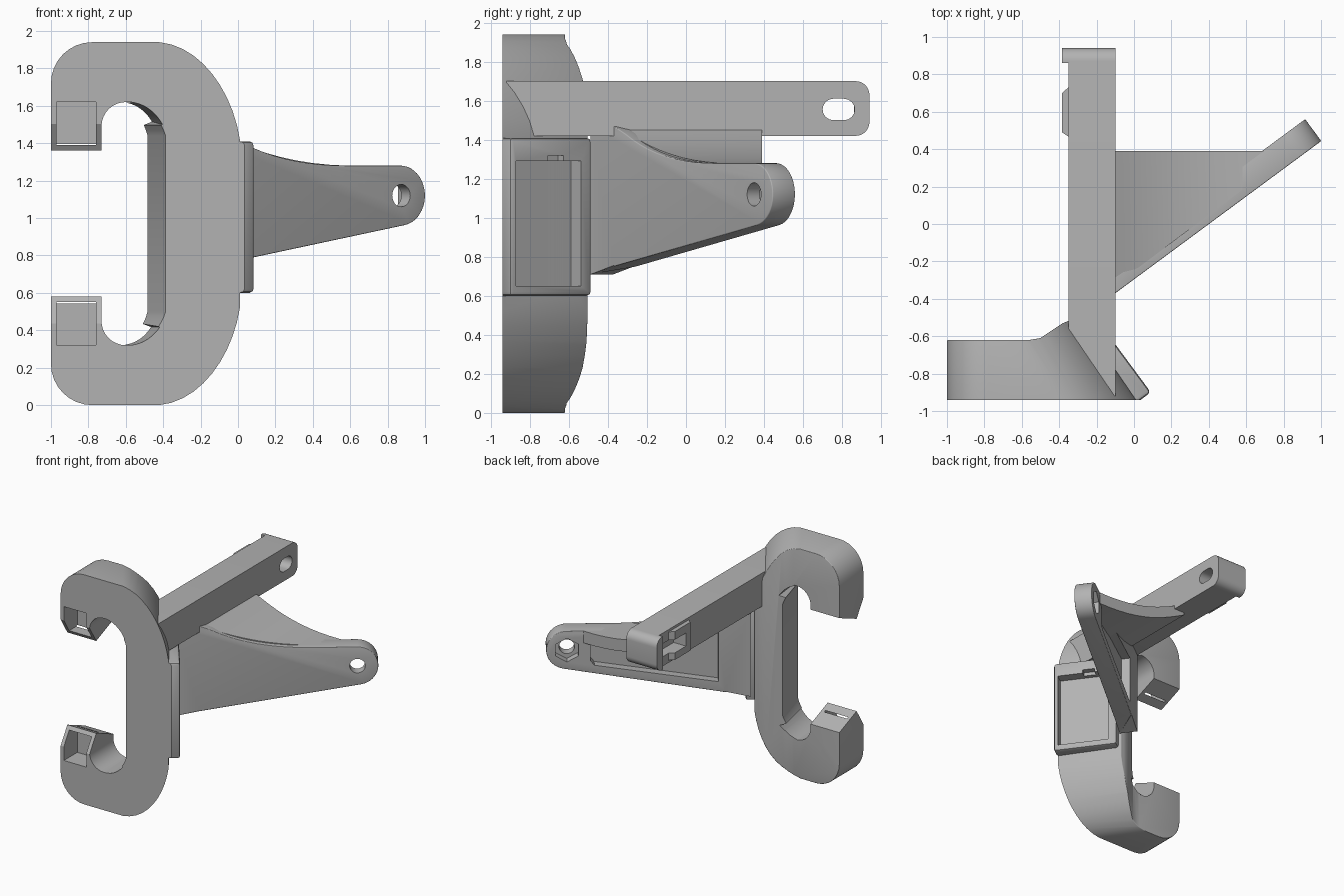
import bpy, bmesh, math
from mathutils import Vector

if "Cube" in bpy.data.objects:
    bpy.data.objects.remove(bpy.data.objects["Cube"])

grey = bpy.data.materials.new("plain_grey")
grey.use_nodes = True
grey.diffuse_color = (0.45, 0.45, 0.45, 1)
grey.node_tree.nodes["Principled BSDF"].inputs["Base Color"].default_value = grey.diffuse_color

MID = 0.97                                   # height of the clamp's mirror plane
U, N = Vector((0.804, 0.594, 0)), Vector((0.594, -0.804, 0))   # bracket axes
START = Vector((-0.1, -0.37, 0))


def loft(name, ring_a, ring_b):
    """Solid between two matching closed rings of 3D points."""
    bm = bmesh.new()
    a = [bm.verts.new(p) for p in ring_a]
    b = [bm.verts.new(p) for p in ring_b]
    bm.faces.new(a)
    bm.faces.new(b)
    for i in range(len(a)):
        j = (i + 1) % len(a)
        bm.faces.new((a[i], a[j], b[j], b[i]))
    bmesh.ops.recalc_face_normals(bm, faces=bm.faces)
    mesh = bpy.data.meshes.new(name)
    bm.to_mesh(mesh)
    bm.free()
    mesh.materials.append(grey)
    obj = bpy.data.objects.new(name, mesh)
    bpy.context.collection.objects.link(obj)
    return obj


def prism(name, pts, place, lo, hi):
    return loft(name, [place(p, q, lo) for p, q in pts], [place(p, q, hi) for p, q in pts])


def along_x(p, q, d): return (d, p, q)
def along_y(p, q, d): return (p, d, q)
def along_z(p, q, d): return (p, q, d)
def on_bracket(p, q, d): return START + U * p + N * d + Vector((0, 0, q))


def arc(cx, cy, r, a0, a1, n=8):
    return [(cx + r * math.cos(math.radians(a0 + (a1 - a0) * i / n)),
             cy + r * math.sin(math.radians(a0 + (a1 - a0) * i / n))) for i in range(n + 1)]


def bezier(p0, p1, p2, p3, n=10):
    out = []
    for i in range(n + 1):
        t = i / n
        w = ((1 - t) ** 3, 3 * t * (1 - t) ** 2, 3 * t * t * (1 - t), t ** 3)
        out.append(tuple(sum(k * p[c] for k, p in zip(w, (p0, p1, p2, p3))) for c in (0, 1)))
    return out


def rect(a, b, c, d):
    return [(a, c), (b, c), (b, d), (a, d)]


def mirrored(half):
    return half + [(p, 2 * MID - q) for p, q in reversed(half)]


def apply(obj, mod):
    bpy.context.view_layer.objects.active = obj
    bpy.ops.object.modifier_apply(modifier=mod.name)


def boolean(obj, tool, mode="DIFFERENCE"):
    mod = obj.modifiers.new("cut", "BOOLEAN")
    mod.operation, mod.object, mod.solver = mode, tool, "EXACT"
    apply(obj, mod)
    bpy.data.objects.remove(tool)


def soften(obj, width, test=lambda e: True, segments=3):
    """Round the sharp edges that pass the test."""
    bm = bmesh.new()
    bm.from_mesh(obj.data)
    bmesh.ops.remove_doubles(bm, verts=bm.verts, dist=0.0005)
    sharp = [e for e in bm.edges if len(e.link_faces) == 2
             and e.calc_face_angle(0) > math.radians(42) and test(e)]
    bmesh.ops.bevel(bm, geom=sharp, offset=width, segments=segments, profile=0.5,
                    affect="EDGES", clamp_overlap=True)
    bm.to_mesh(obj.data)
    bm.free()


# C-shaped clamp body, its outer right wall leaning inwards towards the back
half = arc(-0.78, 1.72, 0.22, 180, 90) + bezier((-0.42, 1.94), (-0.2, 1.92), (-0.03, 1.68), (0.01, 1.42))
outline = mirrored(half)
back = [(p - 0.3 if p > -0.5 else p, q) for p, q in outline]
body = loft("clamp_body", [along_y(p, q, -0.94) for p, q in outline],
            [along_y(p, q, -0.5) for p, q in back])
plan = [(-1.1, -1), (-1.1, -0.62), (-0.56, -0.62), (-0.5, -0.61), (-0.38, -0.53), (-0.33, -0.51),
        (-0.2, -0.49), (0.3, -0.49), (0.3, -1)]
boolean(body, prism("plan_tool", plan, along_z, -0.2, 2.2), "INTERSECT")
soften(body, 0.025, lambda e: all(v.co.y > -0.9 for v in e.verts))

# Throat opening with a tapering inner wall
half = [(-1.2, 1.36), (-0.73, 1.36)] + arc(-0.6, 1.49, 0.13, 180, 90) + \
    bezier((-0.58, 1.62), (-0.48, 1.62), (-0.4, 1.54), (-0.37, 1.44))
throat = mirrored(half)
inner = [(p - 0.17 if p > -0.4 else p - 0.08 if p > -0.56 else p, q) for p, q in throat]
boolean(body, loft("throat_tool", [along_y(p, q, -1) for p, q in throat],
                   [along_y(p, q, -0.4) for p, q in inner]))

# Wedge tips and square pockets of the two jaws
for flip in (False, True):
    z = (lambda q: 2 * MID - q) if flip else (lambda q: q)
    wedge = [(-0.96, 1.535), (-0.85, 1.36), (-0.58, 1.47), (-0.58, 1.1), (-0.96, 1.1)]
    boolean(body, prism("wedge_tool", [(p, z(q)) for p, q in wedge], along_x, -1.1, -0.725))
    pocket = [(p, z(q)) for p, q in rect(-0.97, -0.76, 1.39, 1.62)]
    boolean(body, prism("pocket_tool", pocket, along_y, -1.1, -0.76))

# Slanted socket frame on the right wall, with a shallow window
corner, run, inward = Vector((0.09, -0.9, 0)), Vector((-0.594, 0.804, 0)), Vector((-0.804, -0.594, 0))


def on_frame(p, q, d): return corner + run * p + inward * d + Vector((0, 0, q))


frame = prism("socket_frame", rect(0, 0.52, 0.6, 1.41), on_frame, 0, 0.17)
soften(frame, 0.02, lambda e: True, 2)
boolean(frame, prism("front_tool", rect(-1, 1, -0.94, 0.5), along_z, 0, 2), "INTERSECT")
for area, depth in ((rect(0.035, 0.45, 0.65, 1.29), 0.085), (rect(0.24, 0.34, 1.2, 1.32), 0.05)):
    for part in (frame, body):
        boolean(part, prism("window_tool", area, on_frame, -0.1, depth))

# Long arm with rounded end and a slot
profile = [(-0.92, 1.42)] + arc(0.87, 1.49, 0.07, -90, 0) + arc(0.87, 1.63, 0.07, 0, 90) + [(-0.92, 1.7)]
arm = prism("long_arm", profile, along_x, -0.35, -0.1)
soften(arm, 0.015, lambda e: False)
slot = arc(0.755, 1.555, 0.055, 90, 270) + arc(0.81, 1.555, 0.055, -90, 90)

# Raised pads on the arm's left side around the slot
end_pad = prism("end_pad", [(0.86, 1.42)] + arc(0.87, 1.49, 0.07, -90, 0)
                + arc(0.87, 1.63, 0.07, 0, 90) + [(0.86, 1.7)], along_x, -0.385, -0.34)
tapered_pad = prism("tapered_pad", [(-0.34, 0.46), (-0.385, 0.49), (-0.385, 0.7), (-0.34, 0.74)],
                    along_z, 1.44, 1.68)
boolean(tapered_pad, prism("groove_tool", rect(0.55, 0.9, 1.5, 1.61), along_x, -0.5, -0.2))
boolean(arm, prism("slot_tool", slot, along_x, -0.6, 0.1))
boolean(arm, prism("groove_tool", rect(0.55, 0.81, 1.5, 1.61), along_x, -0.5, -0.27))

# Slanted bracket plate with round tip, bolt hole, nut pocket and hollow back
top_edge = bezier((0.85, 1.28), (0.55, 1.28), (0.3, 1.33), (0.1, 1.43)) + [(0.0, 1.47), (-0.2, 1.47)]
plate = [(-0.2, 0.71), (0.0, 0.75)] + arc(1.21, 1.12, 0.16, -80, 90, 20) + top_edge
bracket = prism("bracket_plate", plate, on_bracket, 0, -0.145)
soften(bracket, 0.03, lambda e: all((v.co - START).dot(U) > -0.15 for v in e.verts))
boolean(bracket, prism("hole_tool", arc(1.21, 1.12, 0.06, 0, 345, 23), on_bracket, 0.1, -0.3))
boolean(bracket, prism("nut_tool", arc(1.21, 1.12, 0.1, 30, 330, 5), on_bracket, -0.08, -0.3))
hollow = [(0.05, 0.84), (1.0, 0.99), (1.03, 1.03), (1.03, 1.19), (0.99, 1.22), (0.6, 1.22), (0.05, 1.25)]
boolean(bracket, prism("hollow_tool", hollow, on_bracket, -0.075, -0.3))

# Curved web joining the arm and the bracket
curve = bezier((-0.2, 1.5), (0.05, 1.37), (0.25, 1.29), (0.58, 1.28)) + [(0.75, 1.28)]
web = prism("curved_web", curve + [(p, q - 0.1) for p, q in reversed(curve)], along_y, -0.6, 0.39)
boolean(web, prism("web_tool", [(-0.2, -0.4), (0.75, 0.31), (0.75, 0.45), (-0.2, 0.45)], along_z, 1, 2),
        "INTERSECT")

# Smooth shading with crisp edges
bpy.ops.object.select_all(action="DESELECT")
for obj in (body, frame, arm, end_pad, tapered_pad, bracket, web):
    obj.select_set(True)
bpy.context.view_layer.objects.active = body
bpy.ops.object.shade_smooth_by_angle(angle=math.radians(32))
